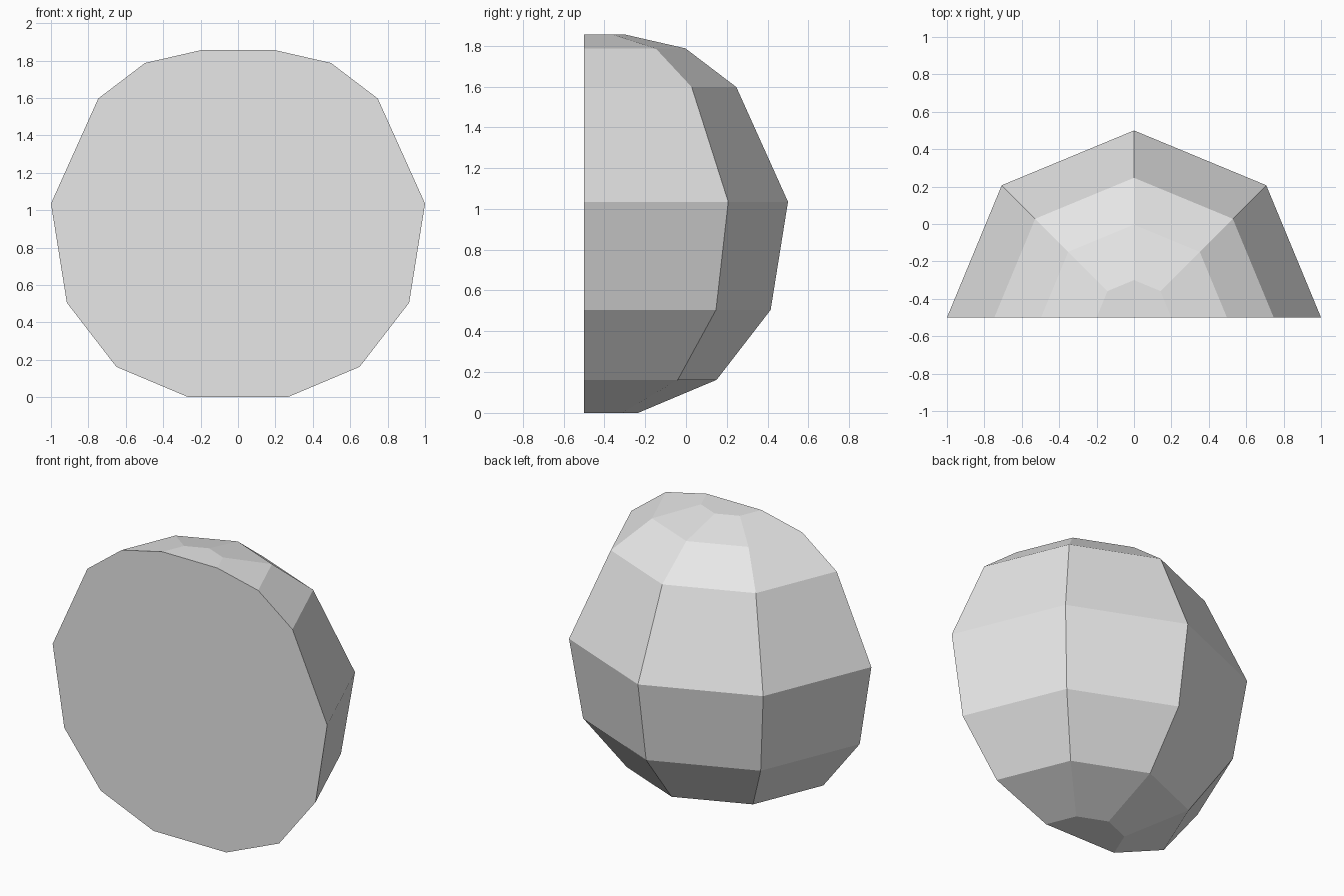
import bpy
import bmesh
import math
from mathutils import Vector

cube = bpy.data.objects.get("Cube")
if cube:
    bpy.data.objects.remove(cube, do_unlink=True)

# One plain grey for the whole body
grey = bpy.data.materials.new("light_grey")
grey.use_nodes = True
colour = (0.8, 0.8, 0.8, 1.0)
grey.diffuse_color = colour
grey.node_tree.nodes["Principled BSDF"].inputs["Base Color"].default_value = colour

# Outline as (radius, height), from the base to the top
PROFILE = [(0.265, 0.0), (0.65, 0.162), (0.915, 0.505), (1.0, 1.035),
           (0.747, 1.597), (0.497, 1.787), (0.2, 1.855)]
AXIS = Vector((0, -0.5, 0))

# Sweep the outline half a turn around the back in four facets
bm = bmesh.new()
verts = [bm.verts.new(AXIS + Vector((r, 0, z))) for r, z in PROFILE]
edges = [bm.edges.new(pair) for pair in zip(verts, verts[1:])]
bmesh.ops.spin(bm, geom=verts + edges, cent=AXIS, axis=(0, 0, 1),
               angle=math.pi, steps=4, use_duplicate=False)


# Close the base, the top and the flat front
def cap(test):
    ring = [v for v in bm.verts if test(v.co)]
    middle = sum((v.co for v in ring), Vector()) / len(ring)
    across = Vector((1, 0, 0))
    up = Vector((0, 0, 1)) if abs(ring[0].co.z - ring[-1].co.z) > 0.01 else Vector((0, 1, 0))
    ring.sort(key=lambda v: math.atan2((v.co - middle).dot(up), (v.co - middle).dot(across)))
    bm.faces.new(ring)


cap(lambda co: co.z < 0.001)
cap(lambda co: co.z > PROFILE[-1][1] - 0.001)
cap(lambda co: co.y < AXIS.y + 0.001)
bmesh.ops.recalc_face_normals(bm, faces=bm.faces)

mesh = bpy.data.meshes.new("half_round_body")
bm.to_mesh(mesh)
bm.free()
mesh.materials.append(grey)
body = bpy.data.objects.new("half_round_body", mesh)
bpy.context.collection.objects.link(body)
